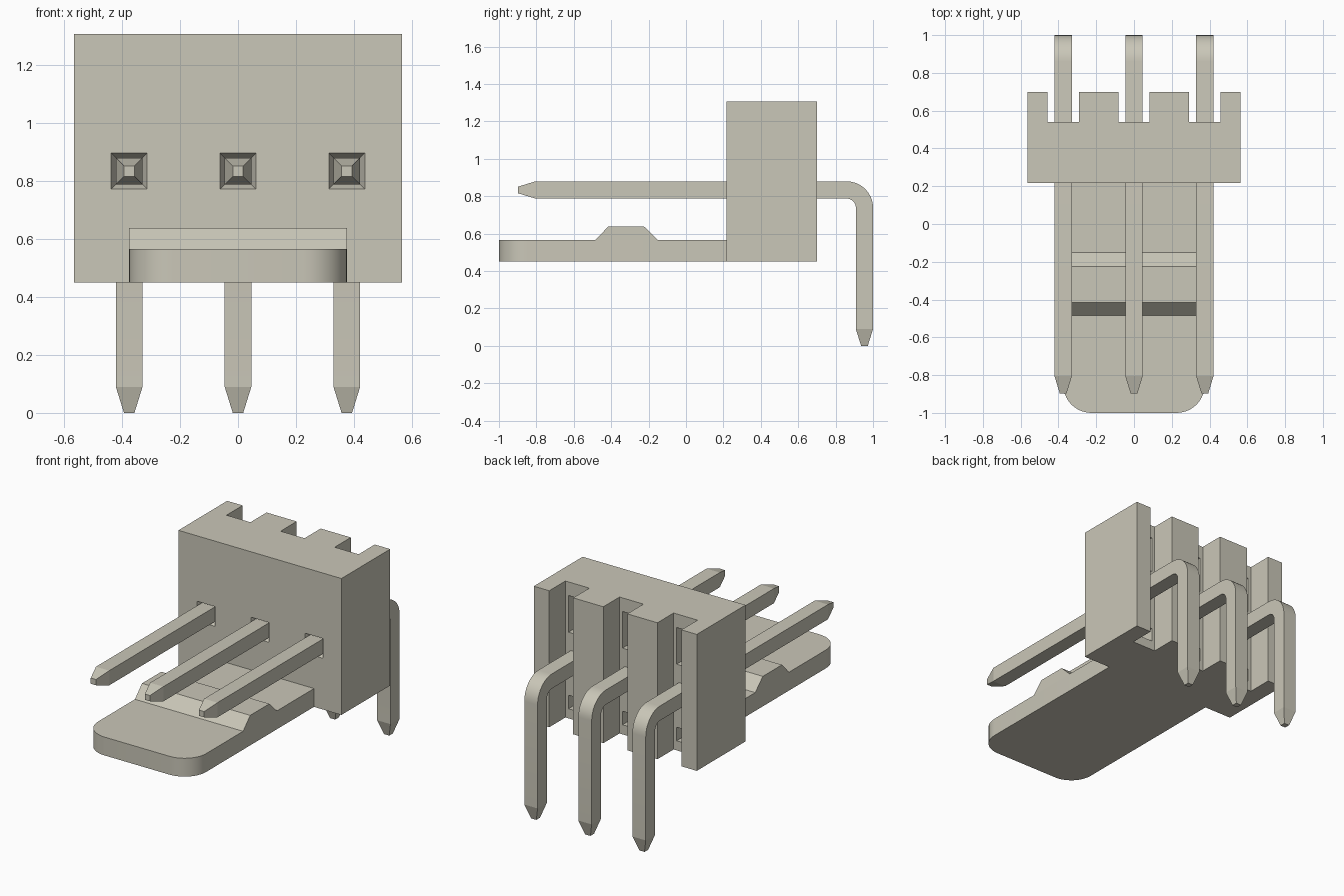
import bpy, bmesh, math
from mathutils import Vector

if "Cube" in bpy.data.objects:
    bpy.data.objects.remove(bpy.data.objects["Cube"], do_unlink=True)

COLOR = (0.59, 0.57, 0.48, 1.0)
mat = bpy.data.materials.new("warm grey")
mat.use_nodes = True
mat.diffuse_color = COLOR
mat.node_tree.nodes["Principled BSDF"].inputs["Base Color"].default_value = COLOR

PITCH = 0.375
PIN_X = (-PITCH, 0.0, PITCH)
PIN_Z = 0.833
HALF = 0.046           # half thickness of a pin
Y0, Y1, Y_SLOT = 0.217, 0.70, 0.54   # body front, back, slot floor
Z0, Z1 = 0.45, 1.305


def finish(bm, name):
    bmesh.ops.recalc_face_normals(bm, faces=bm.faces)
    mesh = bpy.data.meshes.new(name)
    bm.to_mesh(mesh)
    bm.free()
    obj = bpy.data.objects.new(name, mesh)
    bpy.context.collection.objects.link(obj)
    mesh.materials.append(mat)
    return obj


def activate(obj):
    bpy.ops.object.select_all(action='DESELECT')
    obj.select_set(True)
    bpy.context.view_layer.objects.active = obj


def smooth(obj):
    activate(obj)
    bpy.ops.object.shade_smooth_by_angle(angle=math.radians(25))


def loft(bm, rings):
    """Skin a list of equal-length point rings and cap both ends."""
    loops = [[bm.verts.new(p) for p in ring] for ring in rings]
    n = len(loops[0])
    for a, b in zip(loops, loops[1:]):
        for i in range(n):
            j = (i + 1) % n
            bm.faces.new((a[i], a[j], b[j], b[i]))
    bm.faces.new(loops[0])
    bm.faces.new(loops[-1])


def square_y(x, y, z, hx, hz):
    """Rectangle facing along y."""
    return [(x - hx, y, z - hz), (x + hx, y, z - hz),
            (x + hx, y, z + hz), (x - hx, y, z + hz)]


def prism(bm, outline, z0, z1):
    loft(bm, [[(x, y, z) for x, y in outline] for z in (z0, z1)])


def cut(target, cutter):
    mod = target.modifiers.new("cut", 'BOOLEAN')
    mod.operation = 'DIFFERENCE'
    mod.solver = 'EXACT'
    mod.object = cutter
    activate(target)
    bpy.ops.object.modifier_apply(modifier=mod.name)
    bpy.data.objects.remove(cutter, do_unlink=True)


# Housing block with three vertical slots along the back
outline = [(-0.565, Y0), (0.565, Y0), (0.565, Y1)]
for x in reversed(PIN_X):
    outline += [(x + 0.083, Y1), (x + 0.083, Y_SLOT),
                (x - 0.083, Y_SLOT), (x - 0.083, Y1)]
outline.append((-0.565, Y1))
bm = bmesh.new()
prism(bm, outline, Z0, Z1)
housing = finish(bm, "housing")

# Tapered pin entries at the front, pockets in the slot walls
bm = bmesh.new()
for x in PIN_X:
    loft(bm, [square_y(x, Y0 - 0.01, PIN_Z, 0.066, 0.066),
              square_y(x, Y0 + 0.04, PIN_Z, HALF, HALF)])
    for z0, z1 in ((0.51, 0.595), (0.99, 1.22)):
        zc, hz = (z0 + z1) / 2, (z1 - z0) / 2
        loft(bm, [square_y(x, Y_SLOT - 0.12, zc, 0.062, hz),
                  square_y(x, Y_SLOT + 0.02, zc, 0.062, hz)])
cut(housing, finish(bm, "recess_cutter"))

# Locking tongue: rounded front corners
R, W, T = 0.15, 0.375, 0.565
outline = [(W, Y0), (-W, Y0)]
for cx, start in ((-W + R, 180), (W - R, 270)):
    for i in range(11):
        a = math.radians(start + 9 * i)
        outline.append((cx + R * math.cos(a), -1 + R + R * math.sin(a)))
bm = bmesh.new()
prism(bm, outline, Z0, T)
smooth(finish(bm, "locking_tongue"))

# Trapezoid latch ridge across the tongue
ridge = [(-0.485, T), (-0.415, 0.638), (-0.225, 0.638), (-0.15, T)]
bm = bmesh.new()
loft(bm, [[(x, y, z) for y, z in ridge] for x in (-W, W)])
finish(bm, "latch_ridge")

# Bent square pins: (y, z, tangent angle, half thickness) along the path
TIP, BEND = 0.018, 0.095
cy, cz = 0.954 - BEND, PIN_Z - BEND
path = [(-0.897, PIN_Z, 0, TIP), (-0.805, PIN_Z, 0, HALF)]
for i in range(11):
    a = math.radians(9 * i)
    path.append((cy + BEND * math.sin(a), cz + BEND * math.cos(a), a, HALF))
path += [(0.954, 0.09, math.pi / 2, HALF), (0.954, 0.0, math.pi / 2, TIP)]

for name, x in zip(("right_pin", "middle_pin", "left_pin"), PIN_X):
    rings = []
    for y, z, a, h in path:
        c = Vector((x, y, z))
        n = Vector((0, math.sin(a), math.cos(a))) * h
        s = Vector((h, 0, 0))
        rings.append([c - s - n, c + s - n, c + s + n, c - s + n])
    bm = bmesh.new()
    loft(bm, rings)
    pin = finish(bm, name)
    activate(pin)
    bpy.ops.object.shade_smooth_by_angle(angle=math.radians(14))
